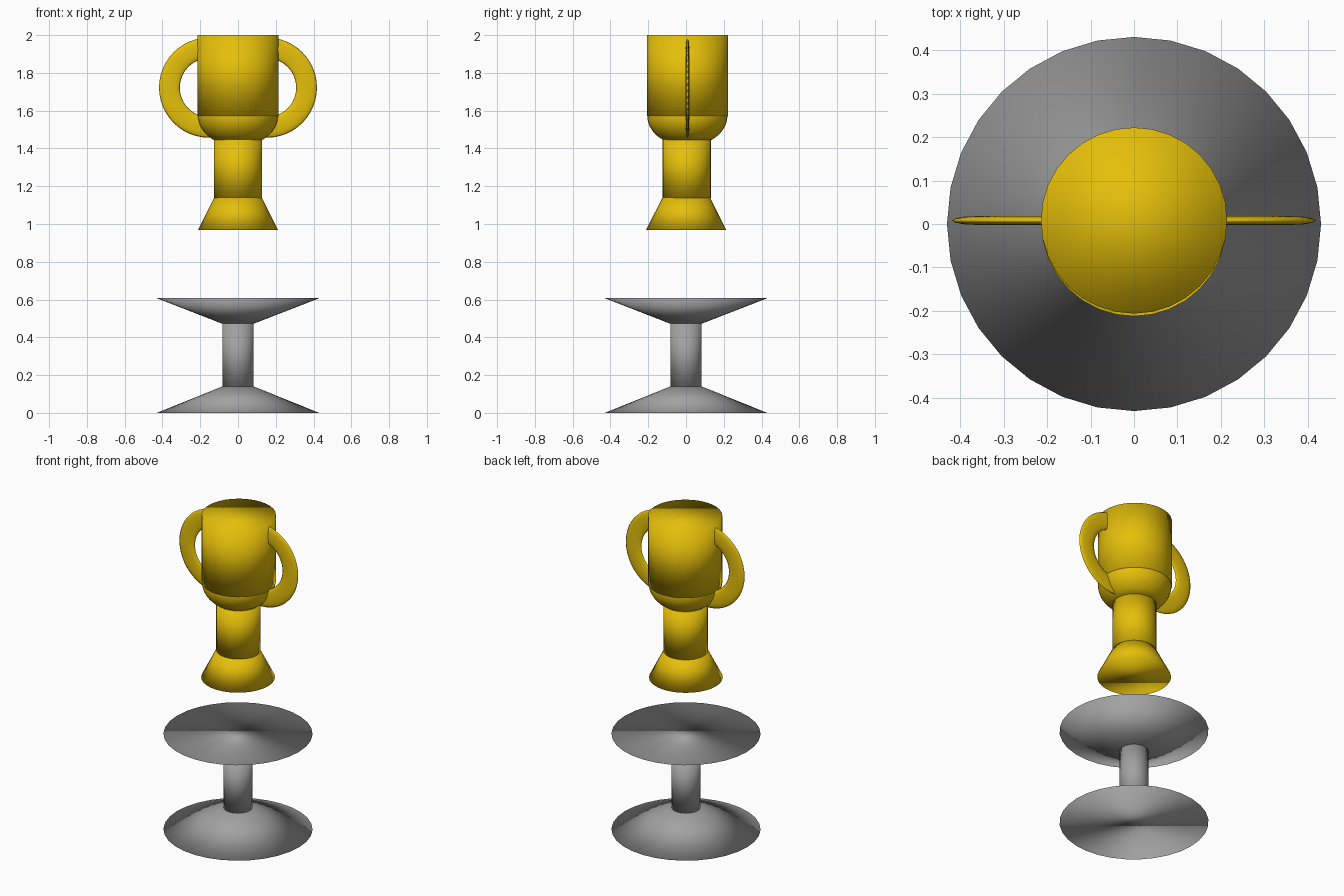
import bpy, bmesh
from math import cos, sin, pi, sqrt

if "Cube" in bpy.data.objects:
    bpy.data.objects.remove(bpy.data.objects["Cube"])

SIDES = 32


def material(name, colour):
    mat = bpy.data.materials.new(name)
    mat.diffuse_color = colour
    mat.use_nodes = True
    mat.node_tree.nodes["Principled BSDF"].inputs["Base Color"].default_value = mat.diffuse_color
    return mat


gold = material("gold", (0.78, 0.52, 0.003, 1))
grey = material("dark_grey", (0.36, 0.36, 0.36, 1))


def finish(bm, name, y, mat):
    bmesh.ops.recalc_face_normals(bm, faces=bm.faces)
    for face in bm.faces:
        face.smooth = True      # smooth everywhere, caps included
    mesh = bpy.data.meshes.new(name)
    bm.to_mesh(mesh)
    bm.free()
    mesh.materials.append(mat)
    ob = bpy.data.objects.new(name, mesh)
    bpy.context.collection.objects.link(ob)
    ob.location.y = y
    return ob


def skin(bm, rings, closed=False):
    """Join consecutive rings of vertices with quads."""
    pairs = list(zip(rings, rings[1:]))
    if closed:
        pairs.append((rings[-1], rings[0]))
    for a, b in pairs:
        n = len(a)
        for i in range(n):
            j = (i + 1) % n
            bm.faces.new((a[i], a[j], b[j], b[i]))


def lathe(name, profile, y=0.0, mat=grey):
    """Solid of revolution from (radius, z) points, capped at both ends."""
    bm = bmesh.new()
    rings = [[bm.verts.new((r * cos(2 * pi * i / SIDES), r * sin(2 * pi * i / SIDES), z))
              for i in range(SIDES)] for r, z in profile]
    skin(bm, rings)
    bm.faces.new(rings[0])
    bm.faces.new(rings[-1])
    return finish(bm, name, y, mat)


def handle(name, side):
    """Ring handle, thin from front to back, sunk into the cup."""
    cx, cz, major, wide, thin = 0.153 * side, 1.722, 0.21, 0.055, 0.01
    bm = bmesh.new()
    rings = []
    for i in range(48):
        a = 2 * pi * i / 48
        ring = []
        for k in range(12):
            b = 2 * pi * k / 12
            r = major + wide * cos(b)
            ring.append(bm.verts.new((cx + side * r * cos(a), thin * sin(b), cz + r * sin(a))))
        rings.append(ring)
    skin(bm, rings, closed=True)
    return finish(bm, name, 0.008, gold)


# Grey stand: two flared discs joined by a column
lathe("stand_base", [(0.43, 0.0), (0.083, 0.14)])
lathe("stand_column", [(0.083, 0.138), (0.083, 0.474)])
lathe("stand_top", [(0.083, 0.472), (0.43, 0.607)])

# Gold cup: flared foot, stem, rounded bowl and straight wall
lathe("cup_foot", [(0.213, 0.967), (0.126, 1.14)], 0.001, gold)
lathe("cup_stem", [(0.128, 1.138), (0.128, 1.447)], 0.004, gold)
bowl = []
for i in range(9):
    d = 0.127 * (1 - i / 8) ** 1.4
    bowl.append((0.212 * sqrt(1 - (d / 0.16) ** 2), 1.572 - d))
lathe("cup_bowl", bowl, 0.007, gold)
lathe("cup_wall", [(0.214, 1.572), (0.214, 2.0)], 0.008, gold)

# Two mirrored handles
handle("handle_left", -1)
handle("handle_right", 1)
